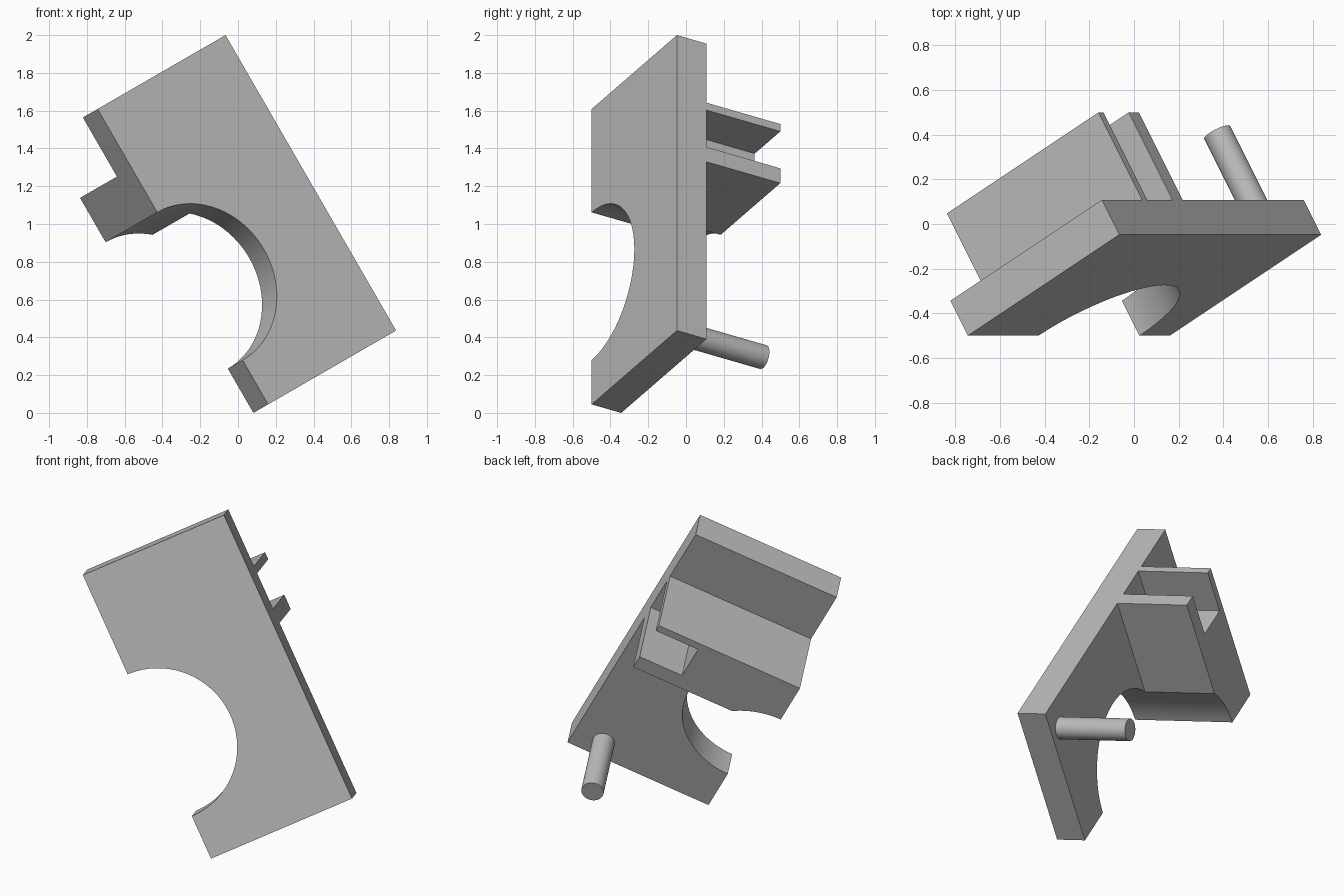
import bpy, bmesh, math
from mathutils import Matrix, Vector

cube = bpy.data.objects.get("Cube")
if cube:
    bpy.data.objects.remove(cube, do_unlink=True)

# One plain grey for the whole bracket
grey = bpy.data.materials.new("plain grey")
grey.use_nodes = True
color = (0.5, 0.5, 0.5, 1)
grey.diffuse_color = color
grey.node_tree.nodes["Principled BSDF"].inputs["Base Color"].default_value = color

# Tilted frame: u runs along the plate, v across it, n out of its back
u = Vector((0.5, 0, -math.sqrt(0.75)))
v = Vector((-0.75, -0.5, -math.sqrt(0.1875)))
n = u.cross(v)
corner = Vector((-0.066, -0.048, 2.0))
SCALE = 1.0033
frame = Matrix.Translation(corner) @ Matrix((u, v, n)).transposed().to_4x4() @ Matrix.Scale(SCALE, 4)

LENGTH, WIDTH, THICK, REACH = 1.8, 0.9, 0.18, 0.63
HOLE_U, HOLE_R = 1.08, 0.45


def arc(cu, cv, r, start, end, steps):
    return [(cu + r * math.cos(start + (end - start) * i / steps),
             cv + r * math.sin(start + (end - start) * i / steps)) for i in range(steps + 1)]


def extrude_profile(name, points, low, high):
    bm = bmesh.new()
    face = bm.faces.new([bm.verts.new((a, b, low)) for a, b in points])
    result = bmesh.ops.extrude_face_region(bm, geom=[face], use_keep_orig=True)
    top = [g for g in result["geom"] if isinstance(g, bmesh.types.BMVert)]
    bmesh.ops.translate(bm, verts=top, vec=(0, 0, high - low))
    bmesh.ops.recalc_face_normals(bm, faces=bm.faces)
    bm.transform(frame)
    mesh = bpy.data.meshes.new(name)
    bm.to_mesh(mesh)
    bm.free()
    mesh.materials.append(grey)
    obj = bpy.data.objects.new(name, mesh)
    bpy.context.collection.objects.link(obj)
    bpy.ops.object.select_all(action="DESELECT")
    obj.select_set(True)
    bpy.context.view_layer.objects.active = obj
    bpy.ops.object.shade_smooth_by_angle(angle=math.radians(30))
    return obj


# Flat plate with a half-round cutout in one long side
cutout = arc(HOLE_U, WIDTH, HOLE_R, 2 * math.pi, math.pi, 64)
extrude_profile("plate", [(0, 0), (LENGTH, 0), (LENGTH, WIDTH)] + cutout + [(0, WIDTH)], 0, THICK)

# Block on the back, slotted at one end and trimmed by the same cutout
trim = arc(HOLE_U, WIDTH, HOLE_R, math.pi + math.acos(0.8), math.pi, 14)
slot = [(0.36, 0), (0.405, 0), (0.405, 0.27), (0.63, 0.27), (0.63, 0), (0.72, 0)]
extrude_profile("slotted_block", slot + trim + [(0.36, WIDTH)], THICK, REACH)

# Round pin near the lower corner
extrude_profile("pin", arc(1.69, 0.18, 0.065, 0, 2 * math.pi, 48)[:-1], THICK, REACH)
